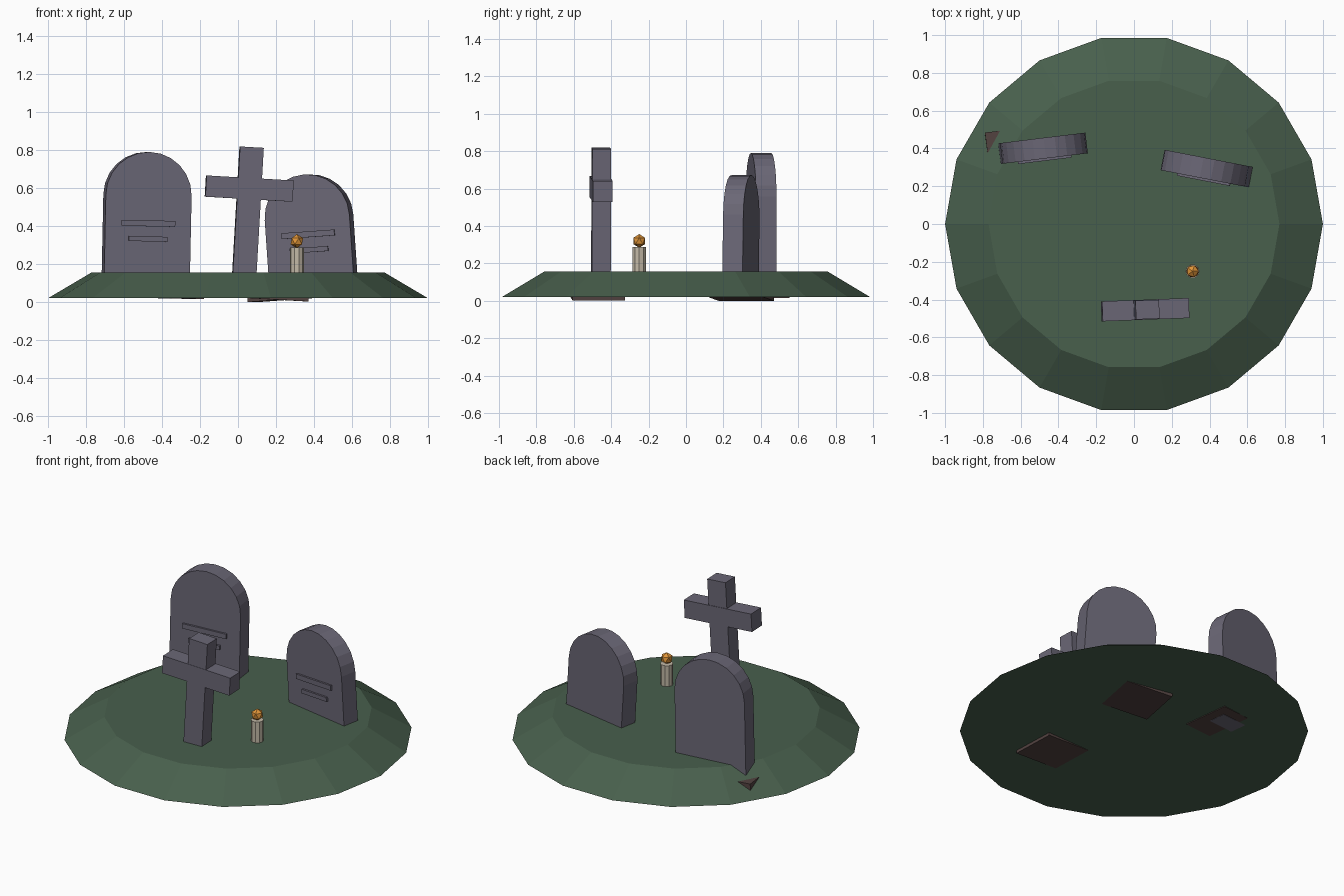
import bpy, bmesh
from math import cos, sin, pi, radians
from mathutils import Matrix, Euler

cube = bpy.data.objects.get("Cube")
if cube:
    bpy.data.objects.remove(cube, do_unlink=True)


def material(name, rgb):
    m = bpy.data.materials.new(name)
    m.use_nodes = True
    m.diffuse_color = (*rgb, 1)
    m.node_tree.nodes["Principled BSDF"].inputs["Base Color"].default_value = (*rgb, 1)
    return m


GRASS = material("grass green", (0.065, 0.115, 0.073))
STONE = material("stone grey", (0.145, 0.135, 0.18))
DIRT = material("dirt brown", (0.085, 0.055, 0.052))
WAX = material("candle wax", (0.55, 0.49, 0.39))
FLAME = material("flame orange", (0.75, 0.3, 0.04))


def finish(name, bm, mat, matrix=Matrix()):
    bmesh.ops.recalc_face_normals(bm, faces=bm.faces)
    mesh = bpy.data.meshes.new(name)
    bm.to_mesh(mesh)
    bm.free()
    mesh.materials.append(mat)
    obj = bpy.data.objects.new(name, mesh)
    obj.matrix_world = matrix
    bpy.context.collection.objects.link(obj)
    return obj


def box(name, size, centre, mat, frame):
    bm = bmesh.new()
    bmesh.ops.create_cube(bm, size=1)
    bmesh.ops.scale(bm, vec=size, verts=bm.verts)
    bmesh.ops.translate(bm, vec=centre, verts=bm.verts)
    return finish(name, bm, mat, frame)


def frustum(name, sides, r1, r2, z1, z2, mat, x=0, y=0):
    bm = bmesh.new()
    bmesh.ops.create_cone(bm, cap_ends=True, segments=sides, radius1=r1, radius2=r2,
                          depth=z2 - z1, matrix=Matrix.Rotation(pi / 2, 4, 'Z'))
    return finish(name, bm, mat, Matrix.Translation((x, y, (z1 + z2) / 2)))


def grave_frame(x, y, tilt, turn):
    return (Matrix.Translation((x, y, 0.022))
            @ Euler((0, radians(tilt), radians(turn))).to_matrix().to_4x4())


def headstone(name, frame, width, depth, height, bottom, segments=12):
    # Round-topped slab extruded front to back
    r = width / 2
    arc = [(r * cos(pi * i / segments), height - r + r * sin(pi * i / segments))
           for i in range(segments + 1)]
    outline = [(-r, bottom), (r, bottom)] + arc
    bm = bmesh.new()
    face = bm.faces.new([bm.verts.new((x, -depth / 2, z)) for x, z in outline])
    out = bmesh.ops.extrude_face_region(bm, geom=[face])
    moved = [v for v in out["geom"] if isinstance(v, bmesh.types.BMVert)]
    bmesh.ops.translate(bm, vec=(0, depth, 0), verts=moved)
    return finish(name, bm, STONE, frame)


def inscription(name, frame, depth, z):
    # Two raised bars on the front
    for label, length, high, dz in (("upper", 0.285, 0.031, 0), ("lower", 0.205, 0.026, -0.082)):
        box(f"{name}_{label}_bar", (length, 0.024, high), (0, -depth / 2, z + dz), STONE, frame)


# Ground mound
frustum("ground_mound", 18, 1.0, 0.77, 0.02, 0.156, GRASS)

# Tall and short headstones, each on a buried bed of dirt
for name, place, height, bottom, bar_z, bed in (
        ("tall_headstone", (-0.488, 0.40, 1.2, 7), 0.768, -0.001, 0.392, 0.58),
        ("short_headstone", (0.403, 0.29, -4, -11), 0.651, 0.02, 0.335, 0.65)):
    frame = grave_frame(*place)
    headstone(name, frame, 0.455, 0.11, height, bottom)
    inscription(name, frame, 0.11, bar_z)
    box(name + "_dirt", (bed, 0.3, 0.068), (0, -0.03, 0.034), DIRT, frame)

# Leaning cross
frame = grave_frame(0.026, -0.455, 3.3, 2.2)
box("cross_post", (0.125, 0.1, 0.775), (0, 0, 0.407), STONE, frame)
box("cross_arm", (0.46, 0.106, 0.112), (0, 0, 0.576), STONE, frame)
box("cross_dirt", (0.68, 0.28, 0.068), (0, -0.025, 0.034), DIRT, frame)

# Candle and flame
frustum("candle", 10, 0.037, 0.037, 0.1, 0.288, WAX, 0.31, -0.25)
bm = bmesh.new()
bmesh.ops.create_icosphere(bm, subdivisions=1, radius=0.037)
finish("flame", bm, FLAME, Matrix.Translation((0.31, -0.25, 0.32)))
